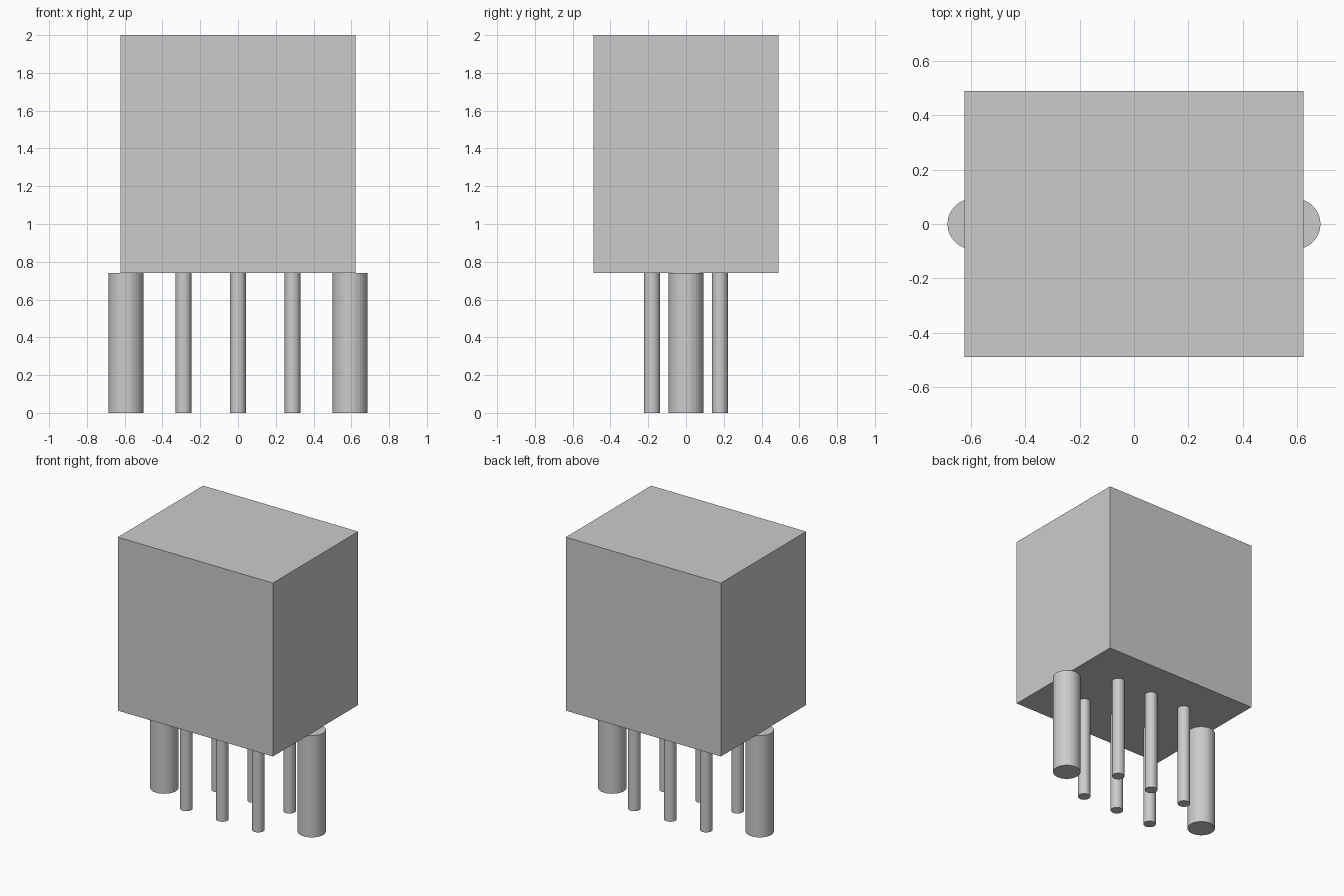
import bpy

# Remove the default cube
cube = bpy.data.objects.get("Cube")
if cube:
    bpy.data.objects.remove(cube, do_unlink=True)

# Single grey material
GREY = (0.6, 0.6, 0.6, 1)
grey = bpy.data.materials.new("plain grey")
grey.use_nodes = True
grey.diffuse_color = GREY
grey.node_tree.nodes["Principled BSDF"].inputs["Base Color"].default_value = GREY

BASE, TOP = 0.74, 2.0


def finish(name):
    obj = bpy.context.object
    obj.name = name
    obj.data.materials.append(grey)
    return obj


def pin(name, x, y, radius):
    """Upright round pin from the ground to the underside of the housing."""
    bpy.ops.mesh.primitive_cylinder_add(
        vertices=32, radius=radius, depth=BASE, location=(x, y, BASE / 2))
    return finish(name)


# Housing block
bpy.ops.mesh.primitive_cube_add(size=1, location=(0, 0, (BASE + TOP) / 2))
housing = finish("housing")
housing.scale = (1.246, 0.98, TOP - BASE)

# Thick posts at both ends
for side, x in (("right", -0.593), ("left", 0.593)):
    pin(side + "_post", x, 0, 0.093)

# Two rows of thin contact pins
for row, y in (("front", -0.18), ("back", 0.18)):
    for place, x in (("right", -0.289), ("middle", 0), ("left", 0.289)):
        pin(f"{row}_{place}_pin", x, y, 0.042)
